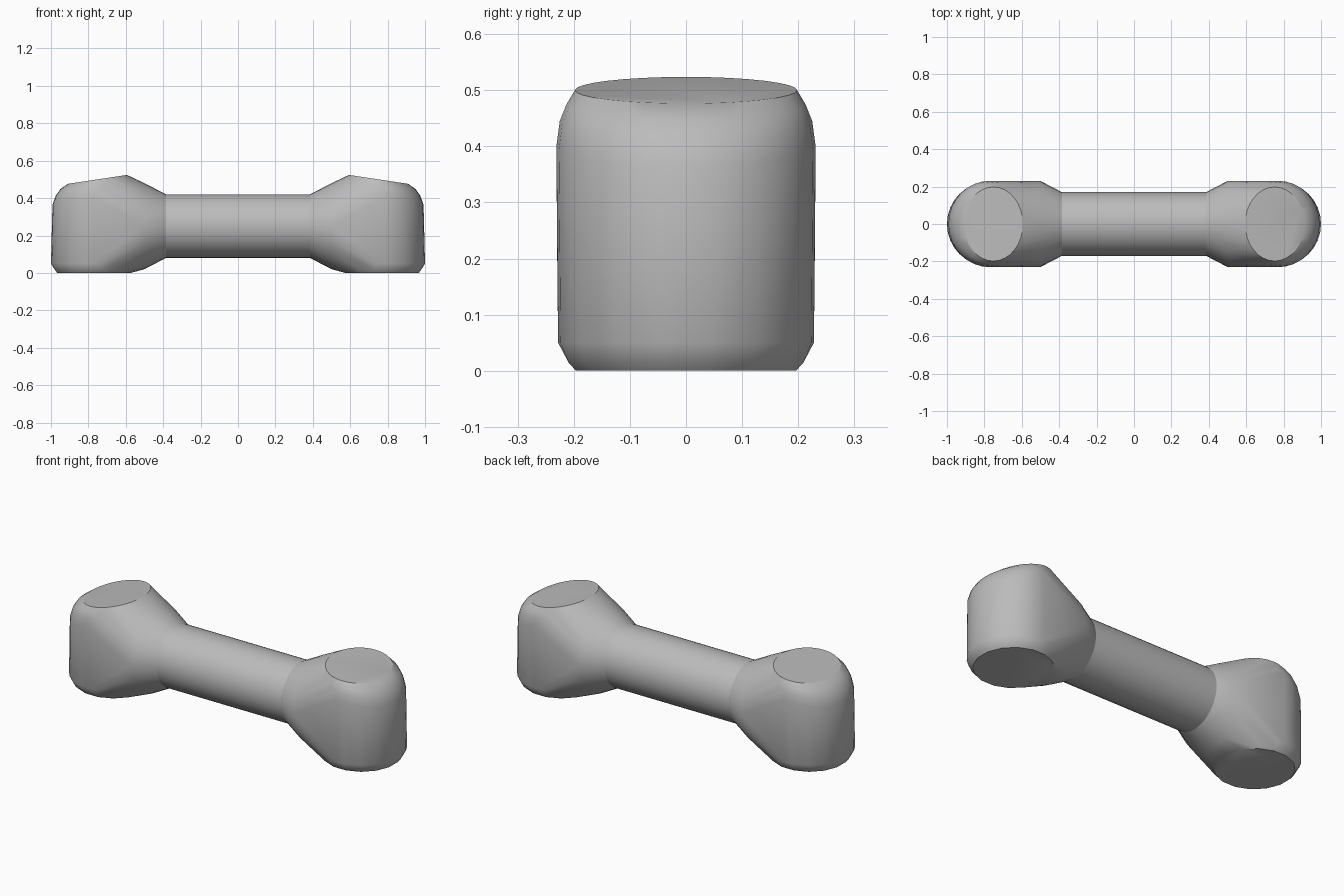
import bpy, bmesh, math

cube = bpy.data.objects.get("Cube")
if cube:
    bpy.data.objects.remove(cube, do_unlink=True)

# Single plain grey
grey = bpy.data.materials.new("plain grey")
grey.use_nodes = True
grey.diffuse_color = (0.5, 0.5, 0.5, 1)
bsdf = grey.node_tree.nodes["Principled BSDF"]
bsdf.inputs["Base Color"].default_value = (0.5, 0.5, 0.5, 1)
bsdf.inputs["Roughness"].default_value = 0.6

AXIS_Z = 0.25      # height of the handle axis
GRIP_R = 0.17      # handle radius
JOINT_X = 0.385    # where handle meets each end
HEAD_X = 0.77      # centre of each upright end


def angles(n, phase=0.0):
    return [2 * math.pi * (i + phase) / n for i in range(n)]


def finish(bm, name, angle):
    bmesh.ops.recalc_face_normals(bm, faces=bm.faces)
    mesh = bpy.data.meshes.new(name)
    bm.to_mesh(mesh)
    bm.free()
    mesh.materials.append(grey)
    obj = bpy.data.objects.new(name, mesh)
    bpy.context.collection.objects.link(obj)
    bpy.ops.object.select_all(action='DESELECT')
    obj.select_set(True)
    bpy.context.view_layer.objects.active = obj
    bpy.ops.object.shade_smooth_by_angle(angle=math.radians(angle))
    return obj


def upright_ring(cx, rx, ry, z, tilt, n, phase):
    return [(cx + rx * math.cos(a), ry * math.sin(a), z - tilt * rx * math.cos(a))
            for a in angles(n, phase)]


def axial_ring(x, r, n=32):
    return [(x, r * math.cos(a), AXIS_Z + r * math.sin(a)) for a in angles(n)]


def build_head(name, side):
    # Upright drum with tilted top, flared into the handle
    pts = upright_ring(HEAD_X, 0.2, 0.2, 0, 0, 16, 0.5)
    pts += upright_ring(HEAD_X, 0.212, 0.213, 0.014, 0, 16, 0.5)
    pts += upright_ring(HEAD_X, 0.23, 0.228, 0.05, 0, 32, 0)
    for rx, ry, z, tilt in ((0.222, 0.231, 0.40, 0.16), (0.205, 0.225, 0.445, 0.16),
                            (0.18, 0.213, 0.475, 0.15)):
        pts += upright_ring(HEAD_X, rx, ry, z, tilt, 32, 0)
    pts += upright_ring(0.752, 0.158, 0.198, 0.5, 0.15, 32, 0)
    pts += axial_ring(0.5, 0.23) + axial_ring(JOINT_X, GRIP_R)

    bm = bmesh.new()
    for x, y, z in pts:
        bm.verts.new((side * x, y, z))
    bmesh.ops.convex_hull(bm, input=bm.verts)
    loose = [v for v in bm.verts if not v.link_faces]
    bmesh.ops.delete(bm, geom=loose, context='VERTS')
    bmesh.ops.dissolve_limit(bm, angle_limit=math.radians(0.5),
                             verts=bm.verts, edges=bm.edges)
    # Open the hidden face against the handle
    cap = [f for f in bm.faces if all(abs(v.co.x) < JOINT_X + 0.001 for v in f.verts)]
    bmesh.ops.delete(bm, geom=cap, context='FACES')
    return finish(bm, name, 28)


def build_handle():
    bm = bmesh.new()
    rings = [[bm.verts.new(p) for p in axial_ring(s * JOINT_X, GRIP_R)] for s in (-1, 1)]
    a, b = rings
    for i in range(len(a)):
        j = (i + 1) % len(a)
        bm.faces.new((a[i], a[j], b[j], b[i]))
    return finish(bm, "handle", 30)


build_handle()
for label, s in (("left_end", 1), ("right_end", -1)):
    build_head(label, s)
